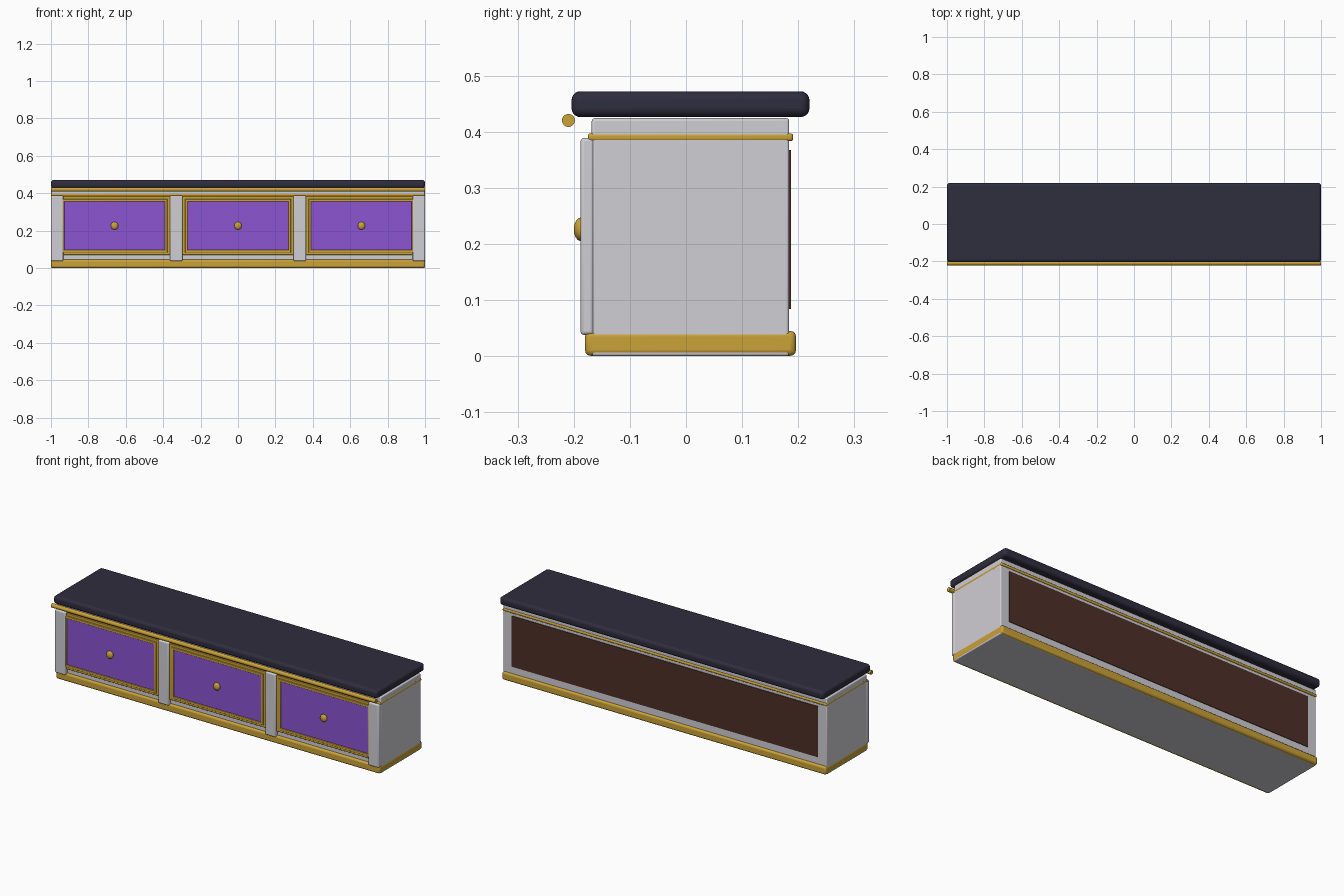
import bpy
from math import pi

cube = bpy.data.objects.get("Cube")
if cube:
    bpy.data.objects.remove(cube, do_unlink=True)


def material(name, rgb):
    mat = bpy.data.materials.new(name)
    mat.use_nodes = True
    mat.diffuse_color = (*rgb, 1)
    bsdf = mat.node_tree.nodes["Principled BSDF"]
    bsdf.inputs["Base Color"].default_value = (*rgb, 1)
    bsdf.inputs["Roughness"].default_value = 0.6
    return mat


GREY = material("pale grey paint", (0.63, 0.62, 0.66))
GOLD = material("gold", (0.60, 0.36, 0.04))
PURPLE = material("purple", (0.26, 0.09, 0.64))
NAVY = material("dark cushion", (0.028, 0.026, 0.047))
BROWN = material("brown wood", (0.075, 0.028, 0.021))


def finish(name, mat):
    obj = bpy.context.object
    obj.name = name
    obj.data.materials.append(mat)
    bpy.ops.object.shade_smooth_by_angle()
    return obj


def box(name, x, y, z, mat, bevel=0.0, segments=3):
    """Box spanning the (min, max) pairs x, y and z, with rounded edges."""
    spans = (x, y, z)
    bpy.ops.mesh.primitive_cube_add(size=1, location=[(a + b) / 2 for a, b in spans])
    bpy.context.object.scale = [b - a for a, b in spans]
    bpy.ops.object.transform_apply(location=False, rotation=False, scale=True)
    obj = finish(name, mat)
    if bevel:
        mod = obj.modifiers.new("Rounded edges", "BEVEL")
        mod.width = bevel
        mod.segments = segments
    return obj


def frame(name, cx, half_width, z, y, width, mat):
    """Rectangular moulding of four rails around an opening."""
    x0, x1 = cx - half_width, cx + half_width
    z0, z1 = z
    for side, a in (("right", x0), ("left", x1 - width)):
        box(f"{name}_{side}", (a, a + width), y, z, mat, 0.003)
    for side, a in (("bottom", z0), ("top", z1 - width)):
        box(f"{name}_{side}", (x0, x1), y, (a, a + width), mat, 0.003)


# Carcass, plinth, upper trim and seat
box("body", (-0.999, 0.999), (-0.168, 0.184), (0, 0.424), GREY, 0.005)
box("plinth", (-1, 1), (-0.18, 0.196), (0.0006, 0.045), GOLD, 0.01)
box("upper_trim", (-1, 1), (-0.175, 0.191), (0.383, 0.397), GOLD, 0.005)
box("seat_cushion", (-1, 1), (-0.204, 0.22), (0.426, 0.472), NAVY, 0.016, 5)

# Rod along the front of the seat
bpy.ops.mesh.primitive_cylinder_add(vertices=24, radius=0.0115, depth=2,
                                    location=(0, -0.2095, 0.42), rotation=(0, pi / 2, 0))
finish("front_rod", GOLD)

# Back panel
box("back_panel", (-0.945, 0.945), (0.18, 0.1875), (0.084, 0.367), BROWN)

# Front posts
for i, cx in enumerate((-0.967, -0.33, 0.33, 0.967)):
    box(f"post_{i + 1}", (cx - 0.033, cx + 0.033), (-0.188, -0.164),
        (0.038, 0.389), GREY, 0.006)

# Drawers with stepped mouldings and round knobs
for i, cx in enumerate((-0.66, 0, 0.66)):
    n = f"drawer_{i + 1}"
    frame(n + "_outer_frame", cx, 0.298, (0.07, 0.384), (-0.179, -0.165), 0.02, GOLD)
    frame(n + "_inner_frame", cx, 0.283, (0.083, 0.369), (-0.184, -0.165), 0.014, GOLD)
    box(n + "_panel", (cx - 0.27, cx + 0.27), (-0.181, -0.165),
        (0.096, 0.356), PURPLE, 0.003)
    bpy.ops.mesh.primitive_uv_sphere_add(segments=24, ring_count=12, radius=0.021,
                                         location=(cx, -0.187, 0.226))
    bpy.context.object.scale = (0.95, 0.62, 1)
    finish(n + "_knob", GOLD)
